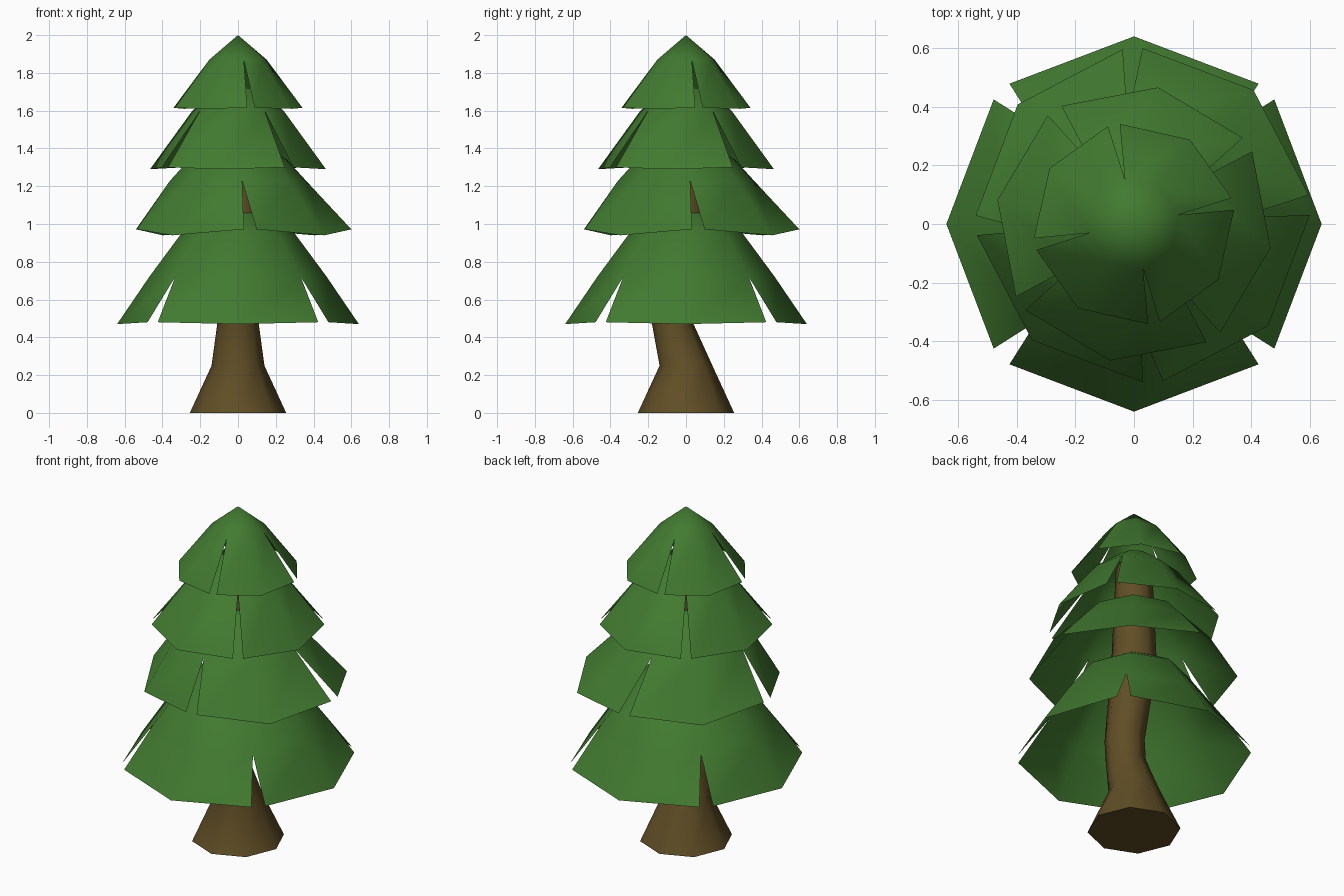
import bpy
import bmesh
from math import cos, sin, radians

cube = bpy.data.objects.get("Cube")
if cube:
    bpy.data.objects.remove(cube)


def make_material(name, color):
    mat = bpy.data.materials.new(name)
    mat.use_nodes = True
    mat.diffuse_color = color
    mat.node_tree.nodes["Principled BSDF"].inputs["Base Color"].default_value = color
    return mat


def finish(bm, name, mat):
    mesh = bpy.data.meshes.new(name)
    bm.to_mesh(mesh)
    bm.free()
    obj = bpy.data.objects.new(name, mesh)
    bpy.context.collection.objects.link(obj)
    mesh.materials.append(mat)
    bpy.ops.object.select_all(action="DESELECT")
    obj.select_set(True)
    bpy.context.view_layer.objects.active = obj
    bpy.ops.object.shade_smooth_by_angle(angle=radians(65))
    return obj


def ring(bm, radius, z, turn=0, cx=0, cy=0):
    return [bm.verts.new((cx + radius * cos(radians(turn + 45 * i)),
                          cy + radius * sin(radians(turn + 45 * i)), z))
            for i in range(8)]


def bridge(bm, low, high):
    for i in range(8):
        j = (i + 1) % 8
        bm.faces.new((low[i], low[j], high[j], high[i]))


green = make_material("needle green", (0.054, 0.195, 0.030, 1))
brown = make_material("bark brown", (0.117, 0.076, 0.019, 1))

# Leaning trunk: radius, height, y offset of each ring
bm = bmesh.new()
sections = [(0.255, 0, 0), (0.14, 0.25, 0), (0.11, 0.47, -0.07),
            (0.11, 0.6, -0.08), (0.125, 1.05, 0), (0.1, 1.65, 0)]
rings = [ring(bm, r, z, cy=y) for r, z, y in sections]
for low, high in zip(rings, rings[1:]):
    bridge(bm, low, high)
bm.faces.new(rings[0][::-1])
bm.faces.new(rings[-1])
finish(bm, "trunk", brown)


def branch_tier(name, turn, skirt, upper, shift=0, tip=None):
    """Eight-sided skirt, slit along every other edge, under closed rings."""
    bm = bmesh.new()
    rings = [ring(bm, r, z, turn) for r, z in upper]
    for low, high in zip(rings, rings[1:]):
        bridge(bm, low, high)
    if tip:
        apex = bm.verts.new((0, 0, tip))
        for i in range(8):
            bm.faces.new((rings[-1][i], rings[-1][(i + 1) % 8], apex))

    radius, z_mid, z_slit = skirt
    gap = 3.4

    def hem(angle, z):
        a = radians(turn + angle)
        return bm.verts.new((shift + radius * cos(a), shift + radius * sin(a), z))

    # Even ring vertices carry the slits, odd ones the middle of each panel
    for k in range(0, 8, 2):
        a = 45 * k
        left, mid, right = hem(a + gap, z_slit), hem(a + 45, z_mid), hem(a + 90 - gap, z_slit)
        top = rings[0]
        bm.faces.new((left, mid, top[k + 1], top[k]))
        bm.faces.new((mid, right, top[(k + 2) % 8], top[k + 1]))
    return finish(bm, name, green)


branch_tier("bottom_branches", 45, (0.64, 0.47, 0.48),
            [(0.47, 0.72), (0.30, 0.95), (0.12, 1.06)])
branch_tier("lower_middle_branches", 3.5, (0.57, 0.94, 0.972),
            [(0.36, 1.23), (0.26, 1.34), (0.11, 1.42)], shift=0.03)
branch_tier("upper_middle_branches", 35, (0.473, 1.29, 1.30),
            [(0.245, 1.60), (0.09, 1.72)])
branch_tier("top_branches", 11.5, (0.345, 1.61, 1.615),
            [(0.155, 1.87)], tip=2.0)
